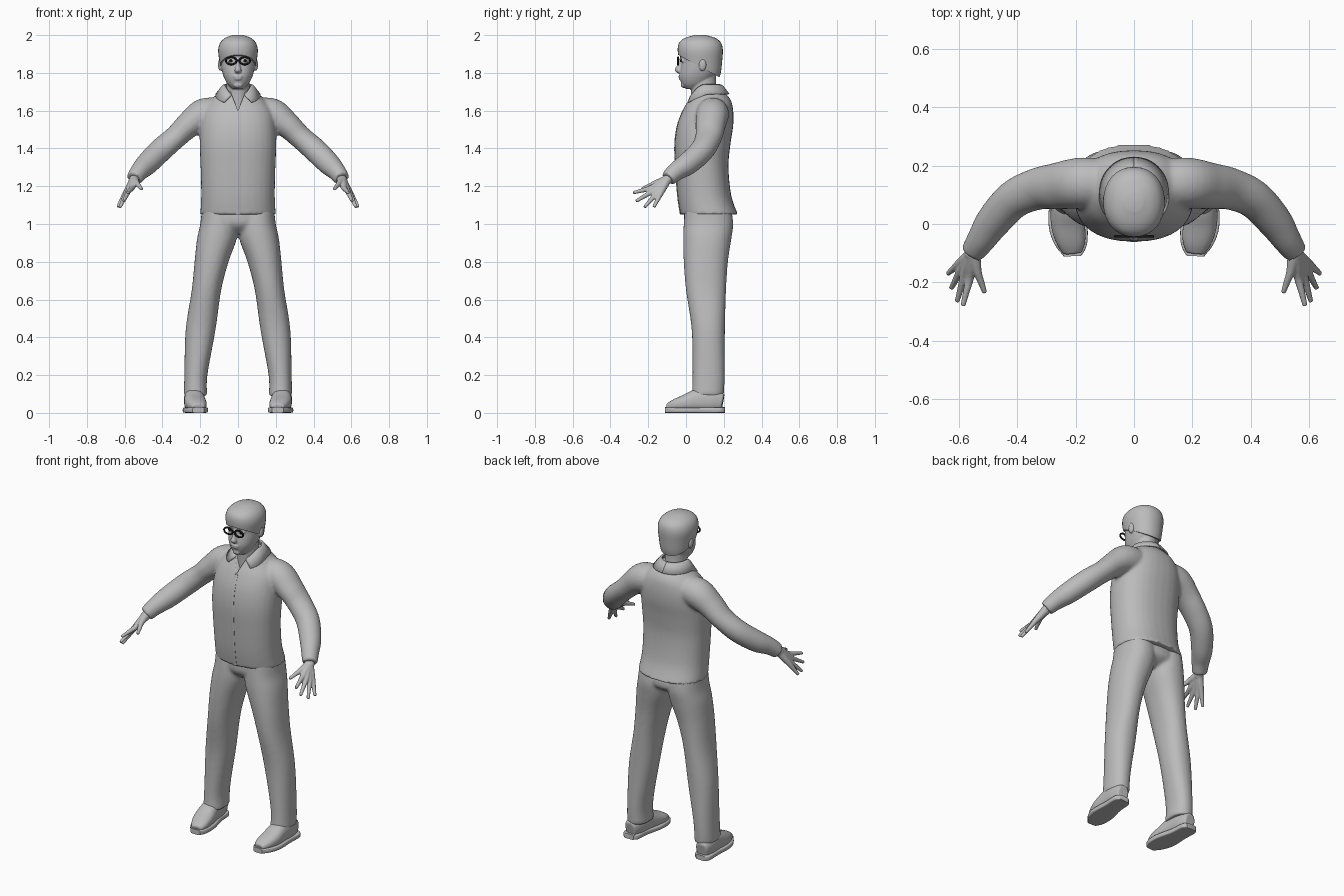
import bpy, bmesh, math
from mathutils import Vector, Matrix

if "Cube" in bpy.data.objects:
    bpy.data.objects.remove(bpy.data.objects["Cube"])


def material(name, rgb):
    m = bpy.data.materials.new(name)
    m.use_nodes = True
    m.diffuse_color = (*rgb, 1)
    m.node_tree.nodes["Principled BSDF"].inputs["Base Color"].default_value = (*rgb, 1)
    return m


GREY = material("plain grey", (0.5, 0.5, 0.5))
BLACK = material("black", (0.01, 0.01, 0.01))


def smooth_rows(rows, steps):
    """Catmull-Rom interpolation of all values in the rows."""
    rows = [Vector(r) for r in rows]
    out = []
    for i in range(len(rows) - 1):
        p1, p2 = rows[i], rows[i + 1]
        p0 = rows[i - 1] if i else p1
        p3 = rows[i + 2] if i + 2 < len(rows) else p2
        for s in range(steps):
            t = s / steps
            out.append(p1 + (p2 - p0) * (t / 2) + (p0 * 2 - p1 * 5 + p2 * 4 - p3) * (t * t / 2)
                       + (p1 * 3 - p0 - p2 * 3 + p3) * (t ** 3 / 2))
    return out + [rows[-1]]


def loft(bm, rows, flat=False, power=2, seg=32, steps=5):
    """Closed tube through rows of x, y, z, half width, half depth."""
    rows = smooth_rows(rows, steps)
    rings = []
    for i, r in enumerate(rows):
        centre = Vector(r[:3])
        a, b = Vector((1, 0, 0)), Vector((0, 1, 0))
        if not flat:
            t = Vector(rows[min(i + 1, len(rows) - 1)][:3]) - Vector(rows[max(i - 1, 0)][:3])
            a = t.cross(Vector((0, 0, 1))).normalized()
            b = a.cross(t).normalized()
        ring = []
        for k in range(seg):
            ang = math.tau * k / seg
            c, s = math.cos(ang), math.sin(ang)
            u = math.copysign(abs(c) ** (2 / power), c) * r[3]
            v = math.copysign(abs(s) ** (2 / power), s) * r[4]
            ring.append(bm.verts.new(centre + a * u + b * v))
        rings.append(ring)
    for p, q in zip(rings, rings[1:]):
        for k in range(seg):
            bm.faces.new((p[k], p[(k + 1) % seg], q[(k + 1) % seg], q[k]))
    bm.faces.new(rings[0][::-1])
    bm.faces.new(rings[-1])


def stack(bm, rows, **kw):
    """Horizontal sections given as x, z, half width, front y, back y."""
    loft(bm, [(x, (f + k) / 2, z, w, (k - f) / 2) for x, z, w, f, k in rows], flat=True, **kw)


def ball(bm, centre, size):
    m = Matrix.Translation(centre) @ Matrix.Diagonal((*size, 1))
    bmesh.ops.create_uvsphere(bm, u_segments=20, v_segments=12, radius=1, matrix=m)


def finish(bm, name, mat=GREY, mirror=False, voxel=0, relax=5):
    bmesh.ops.recalc_face_normals(bm, faces=bm.faces)
    me = bpy.data.meshes.new(name)
    bm.to_mesh(me)
    bm.free()
    me.materials.append(mat)
    ob = bpy.data.objects.new(name, me)
    bpy.context.collection.objects.link(ob)
    bpy.ops.object.select_all(action='DESELECT')
    ob.select_set(True)
    bpy.context.view_layer.objects.active = ob
    bpy.ops.object.shade_smooth_by_angle(angle=math.radians(40))
    if mirror:
        ob.modifiers.new("mirror", 'MIRROR').use_mirror_merge = False
    if voxel:
        r = ob.modifiers.new("fuse", 'REMESH')
        r.mode, r.voxel_size, r.use_smooth_shade = 'VOXEL', voxel, True
        s = ob.modifiers.new("relax", 'SMOOTH')
        s.factor, s.iterations = 0.5, relax
    return ob


# Jacket: body and sleeves fused
body = [(0, 1.05, .2, -.03, .275), (0, 1.15, .195, -.045, .24), (0, 1.3, .198, -.056, .225),
        (0, 1.42, .203, -.06, .235), (0, 1.52, .2, -.047, .25), (0, 1.6, .185, -.018, .25),
        (0, 1.66, .14, .015, .235), (0, 1.71, .085, .045, .19)]
bm = bmesh.new()
stack(bm, body, power=2.3)
sleeve = [(.08, .14, 1.59, .08, .075), (.18, .14, 1.58, .087, .085), (.26, .13, 1.525, .08, .07),
          (.33, .12, 1.46, .072, .061), (.41, .085, 1.39, .066, .063), (.48, .01, 1.32, .06, .06),
          (.52, -.05, 1.28, .05, .05), (.55, -.095, 1.24, .042, .042)]
for side in (1, -1):
    loft(bm, [(side * r[0], *r[1:]) for r in sleeve])
jacket = finish(bm, "jacket", voxel=.009)

# Open neck notch
bm = bmesh.new()
tri = [bm.verts.new(p) for p in ((0, -.1, 1.6), (.055, -.1, 1.74), (-.055, -.1, 1.74))]
ext = bmesh.ops.extrude_face_region(bm, geom=[bm.faces.new(tri)])
bmesh.ops.translate(bm, verts=[g for g in ext["geom"] if isinstance(g, bmesh.types.BMVert)],
                    vec=(0, .15, 0))
cutter = finish(bm, "neck_notch_cutter")
cutter.hide_render = True
cutter.hide_set(True)
cut = jacket.modifiers.new("neck_notch", 'BOOLEAN')
cut.operation, cut.object = 'DIFFERENCE', cutter

# Front placket
bm = bmesh.new()
loft(bm, [(0, f + .003, z, .013, .005) for _, z, _, f, _ in body[:6]], flat=True, power=4, seg=12)
finish(bm, "jacket_placket")

# Collar, folded down around the neck
bm = bmesh.new()
rows = []
for i in range(25):
    t = .5 + (math.pi - .5) * i / 24
    c, s = math.cos(t), math.sin(t)
    front = max(0, c)
    tip = .02 * front
    top = (.072 * s, .1 - .08 * c, 1.74 - .07 * front ** 2)
    mid = (.083 * s, .102 - .092 * c, 1.735 - .075 * front ** 2)
    fall = (.118 * s + tip, .112 - .118 * c, 1.69 - .05 * front)
    rows.append([bm.verts.new(p) for p in (top, mid, fall)])
for p, q in zip(rows, rows[1:]):
    for k in range(2):
        bm.faces.new((p[k], p[k + 1], q[k + 1], q[k]))
collar = finish(bm, "collar", mirror=True)
collar.modifiers.new("thickness", 'SOLIDIFY').thickness = .008

# Trousers: pelvis and legs fused
bm = bmesh.new()
stack(bm, [(0, .95, .1, .04, .18), (0, 1, .185, -.008, .245), (0, 1.08, .188, -.01, .235)])
leg = [(.225, .09, .062, .03, .2), (.223, .2, .061, .035, .205), (.198, .44, .079, .03, .206),
       (.167, .65, .078, .0, .212), (.14, .8, .09, -.012, .222), (.112, .92, .105, -.015, .24),
       (.1, 1, .1, -.012, .25), (.1, 1.08, .092, -.005, .24)]
for side in (1, -1):
    stack(bm, [(side * r[0], *r[1:]) for r in leg], power=2.2)
finish(bm, "trousers", voxel=.009)

# Shoes
bm = bmesh.new()
loft(bm, [(.24, .195, .055, .035, .045), (.236, .14, .065, .05, .06), (.232, .07, .067, .053, .062),
          (.226, 0, .052, .058, .046), (.215, -.06, .04, .05, .032), (.21, -.1, .03, .032, .018)],
     power=2.4)
finish(bm, "shoe_uppers", mirror=True, voxel=.006)
bm = bmesh.new()
loft(bm, [(.24, .205, .015, .03, .015), (.24, .18, .015, .05, .015), (.236, .1, .015, .053, .015),
          (.226, 0, .015, .066, .015), (.213, -.07, .015, .054, .015), (.21, -.11, .015, .03, .015)],
     power=6)
finish(bm, "shoe_soles", mirror=True)

# Hands: each finger runs from the wrist through its knuckle to its tip
bm = bmesh.new()
wrist = Vector((.55, -.1, 1.235))
fingers = [((.535, -.165, 1.215), (.51, -.235, 1.185)), ((.562, -.185, 1.19), (.585, -.28, 1.165)),
           ((.58, -.175, 1.175), (.605, -.265, 1.12)), ((.592, -.158, 1.16), (.625, -.22, 1.088)),
           ((.6, -.138, 1.155), (.637, -.17, 1.09))]
for knuckle, tip in fingers:
    k, t = Vector(knuckle), Vector(tip)
    path = [(wrist, .024), (wrist.lerp(k, .5), .02), (k, .015), (k.lerp(t, .5), .0115), (t, .0085)]
    loft(bm, [(*p, r, r) for p, r in path], seg=14)
loft(bm, [(.53, -.065, 1.262, .03, .028), (.555, -.11, 1.225, .028, .025)], seg=16)
finish(bm, "hands", mirror=True, voxel=.004, relax=3)

# Head: skull, neck, nose, lips and ears fused
bm = bmesh.new()
stack(bm, [(0, 1.715, .03, .0, .06), (0, 1.74, .055, -.022, .11), (0, 1.78, .076, -.033, .15),
           (0, 1.82, .087, -.03, .175), (0, 1.865, .092, -.024, .183), (0, 1.89, .094, -.032, .184),
           (0, 1.93, .092, -.03, .18), (0, 1.965, .075, 0, .16), (0, 1.985, .05, .03, .13)],
      power=2.2)
stack(bm, [(0, 1.55, .075, .03, .18), (0, 1.67, .063, .028, .17), (0, 1.74, .06, .025, .16),
           (0, 1.82, .06, .03, .16)])
loft(bm, [(0, -.028, 1.797, .012, .014), (0, -.04, 1.814, .018, .02), (0, -.032, 1.84, .011, .016),
          (0, -.02, 1.88, .01, .013)], flat=True)
ball(bm, (0, -.031, 1.781), (.026, .009, .007))
ball(bm, (0, -.029, 1.769), (.022, .01, .008))
ball(bm, (0, -.012, 1.736), (.025, .016, .016))
for side in (1, -1):
    ball(bm, (side * .094, .088, 1.842), (.012, .02, .032))
    ball(bm, (side * .038, -.014, 1.865), (.017, .013, .011))
finish(bm, "head", voxel=.004, relax=4)

# Hair: cap trimmed along a line sloping from fringe to nape
bm = bmesh.new()
stack(bm, [(0, 1.74, .07, .03, .165), (0, 1.8, .088, -.02, .184), (0, 1.86, .098, -.035, .191),
           (0, 1.92, .105, -.044, .195), (0, 1.96, .094, -.036, .185), (0, 1.985, .068, -.005, .155),
           (0, 2, .03, .045, .105)], power=2.15)
bmesh.ops.bisect_plane(bm, geom=bm.verts[:] + bm.edges[:] + bm.faces[:], plane_co=(0, -.05, 1.9),
                       plane_no=(0, .13, .24), clear_inner=True)
bmesh.ops.holes_fill(bm, edges=[e for e in bm.edges if e.is_boundary], sides=0)
finish(bm, "hair")

# Glasses: oval rims with a bridge
bm = bmesh.new()
major, around, minor = 32, 10, .005
ring = [[bm.verts.new((.036 + (.028 + minor * math.cos(v)) * math.cos(u), -.042 + minor * math.sin(v),
                       1.864 + (.019 + minor * math.cos(v)) * math.sin(u)))
         for v in (math.tau * j / around for j in range(around))]
        for u in (math.tau * i / major for i in range(major))]
for i in range(major):
    p, q = ring[i], ring[(i + 1) % major]
    for j in range(around):
        n = (j + 1) % around
        bm.faces.new((p[j], p[n], q[n], q[j]))
ball(bm, (0, -.043, 1.867), (.01, .004, .004))
finish(bm, "glasses", BLACK, mirror=True)

# Pupils
bm = bmesh.new()
ball(bm, (.038, -.027, 1.865), (.009, .004, .008))
finish(bm, "pupils", BLACK, mirror=True)
